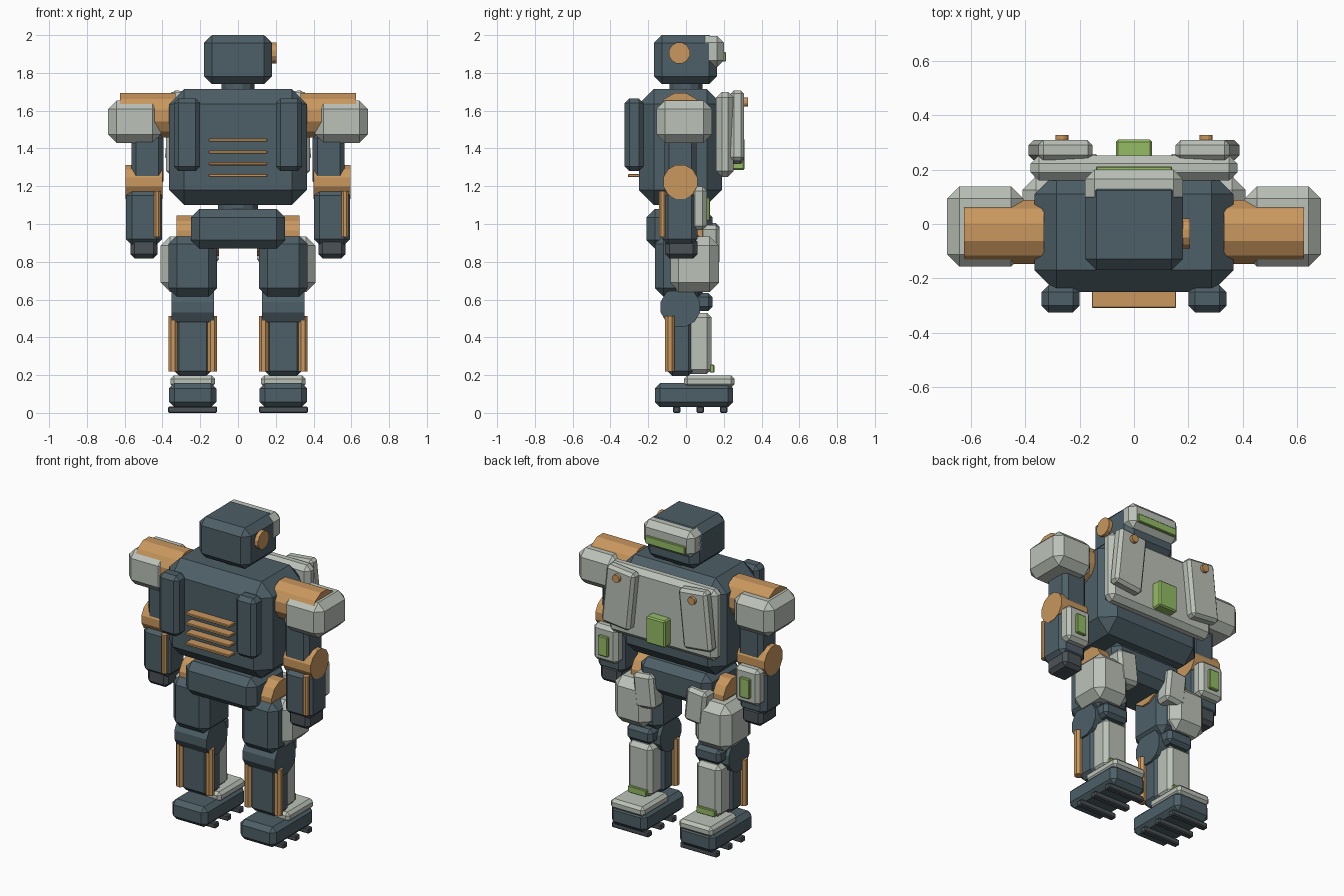
import bpy, bmesh
from math import pi, radians
from mathutils import Matrix, Vector

if "Cube" in bpy.data.objects:
    bpy.data.objects.remove(bpy.data.objects["Cube"])


def material(name, rgb):
    m = bpy.data.materials.new(name)
    m.diffuse_color = (*rgb, 1)
    m.use_nodes = True
    m.node_tree.nodes["Principled BSDF"].inputs["Base Color"].default_value = m.diffuse_color
    return m


SLATE = material("slate", (0.075, 0.115, 0.135))
PALE = material("pale_armour", (0.50, 0.54, 0.48))
COPPER = material("copper", (0.58, 0.31, 0.11))
GREEN = material("green_glow", (0.30, 0.50, 0.13))
DARK = material("dark_rubber", (0.07, 0.085, 0.095))


def finish(name, bm, mat):
    me = bpy.data.meshes.new(name)
    bm.to_mesh(me)
    bm.free()
    me.materials.append(mat)
    ob = bpy.data.objects.new(name, me)
    bpy.context.collection.objects.link(ob)
    return ob


def box(name, mat, x, y, z, chamfer=0.0, tilt=0.0):
    """Chamfered block from (min, max) ranges, tilted about y."""
    lo, hi = Vector((x[0], y[0], z[0])), Vector((x[1], y[1], z[1]))
    bm = bmesh.new()
    bmesh.ops.create_cube(bm, size=1)
    bmesh.ops.scale(bm, vec=hi - lo, verts=bm.verts)
    if chamfer:
        bmesh.ops.bevel(bm, geom=bm.edges[:], offset=chamfer, segments=1,
                        affect='EDGES', profile=0.5)
    bmesh.ops.transform(bm, verts=bm.verts, matrix=Matrix.Translation(
        (lo + hi) / 2) @ Matrix.Rotation(radians(tilt), 4, 'Y'))
    return finish(name, bm, mat)


def rod(name, mat, axis, span, centre, radius, sides=12):
    """Faceted cylinder along an axis; centre gives the other two coordinates."""
    bm = bmesh.new()
    bmesh.ops.create_cone(bm, cap_ends=True, segments=sides, radius1=radius,
                          radius2=radius, depth=span[1] - span[0])
    bmesh.ops.rotate(bm, verts=bm.verts, matrix=Matrix.Rotation(pi / sides, 3, 'Z'))
    mid = (span[0] + span[1]) / 2
    a, b = centre
    rot, loc = {'X': (Matrix.Rotation(pi / 2, 4, 'Y'), (mid, a, b)),
                'Y': (Matrix.Rotation(pi / 2, 4, 'X'), (a, mid, b)),
                'Z': (Matrix.Identity(4), (a, b, mid))}[axis]
    bmesh.ops.transform(bm, verts=bm.verts, matrix=Matrix.Translation(loc) @ rot)
    return finish(name, bm, mat)


def around(c, half):
    return (c - half, c + half)


# Head with face plate, visor and a single ear disc
box("head", SLATE, (-.18, .18), (-.17, .165), (1.74, 2.0), .042)
box("face_plate", PALE, (-.18, .18), (.065, .2), (1.83, 1.995), .035)
box("visor", GREEN, (-.14, .14), (.19, .212), (1.86, 1.91), .004)
rod("ear_disc", COPPER, 'X', (.165, .205), (-.035, 1.905), .057)
rod("neck", SLATE, 'Z', (1.68, 1.78), (0, -.0), .09)

# Torso and pelvis
box("torso", SLATE, (-.365, .365), (-.25, .19), (1.10, 1.715), .08)
rod("waist", SLATE, 'Z', (1.04, 1.15), (0, -.03), .11)
box("pelvis", SLATE, (-.25, .25), (-.21, .14), (.87, 1.08), .045)
box("back_plate", PALE, (-.38, .38), (.16, .252), (1.25, 1.70), .03)
box("back_light", GREEN, around(0, .067), (.24, .31), (1.285, 1.455), .008)
for i in range(4):
    box("vent_bar", COPPER, (-.155, .155), (-.308, -.245), around(1.256 + i * .063, .008), .003)

for s in (-1, 1):
    # Torso side parts
    box("vent_pillar", SLATE, around(s * .27, .07), (-.325, -.225), (1.28, 1.665), .025)
    box("back_panel", PALE, around(s * .27, .1), (.235, .308), (1.325, 1.70), .018, -6 * s)
    rod("back_bolt", COPPER, 'Y', (.29, .328), (s * .265, 1.645), .025)

    # Arm
    a = s * .4975
    rod("shoulder_joint", COPPER, 'X', sorted((s * .33, s * .625)), (-.03, 1.575), .122)
    box("shoulder_pad", PALE, around(s * .547, .14), (-.157, .138), (1.43, 1.655), .045)
    box("upper_arm", SLATE, around(s * .48, .085), (-.115, .055), (1.2, 1.48), .025)
    rod("elbow", COPPER, 'X', around(a, .097), (-.03, 1.223), .093)
    box("forearm", SLATE, around(a, .095), (-.125, .06), (.89, 1.18), .03)
    rod("forearm_piston", COPPER, 'Z', (.93, 1.175), (a + .07, -.125), .02, 8)
    box("forearm_plate", PALE, around(a, .085), (.025, .11), (.968, 1.198), .022)
    box("forearm_light", GREEN, around(a, .035), (.1, .128), (1.015, 1.14), .005)
    box("hand", DARK, around(a, .072), (-.11, .06), (.818, .93), .022)

    # Thigh and knee
    h = s * .24
    rod("hip_joint", COPPER, 'X', sorted((s * .1, s * .325)), (-.02, .938), .11)
    box("thigh", SLATE, around(h, .128), (-.165, .11), (.615, .94), .045)
    box("thigh_armour", PALE, around(s * .285, .125), (-.09, .175), (.64, .935), .05)
    box("thigh_plate", PALE, around(s * .18, .07), (.07, .178), (.785, 1.0), .02, 6 * s)
    rod("knee", SLATE, 'X', around(h, .113), (-.03, .56), .108)
    box("knee_cap", SLATE, around(h, .09), (.03, .14), (.54, .635), .022)

    # Shin
    box("shin", SLATE, around(h, .1), (-.1, .04), (.195, .53), .028)
    box("shin_plate", PALE, around(h, .085), (0, .135), (.205, .53), .025)
    box("shin_light", GREEN, around(h, .065), (.125, .15), (.213, .255), .004)
    for d in (-.104, .104):
        rod("shin_piston", COPPER, 'Z', (.22, .513), (h + d, -.085), .027, 8)

    # Foot with treads
    box("foot", SLATE, around(h, .125), (-.165, .25), (.03, .158), .028)
    box("toe_cover", PALE, around(h, .118), (-.01, .257), (.135, .198), .018)
    for y in (-.05, .075, .2):
        box("tread", DARK, around(h, .13), around(y, .02), (0, .035), .006)
